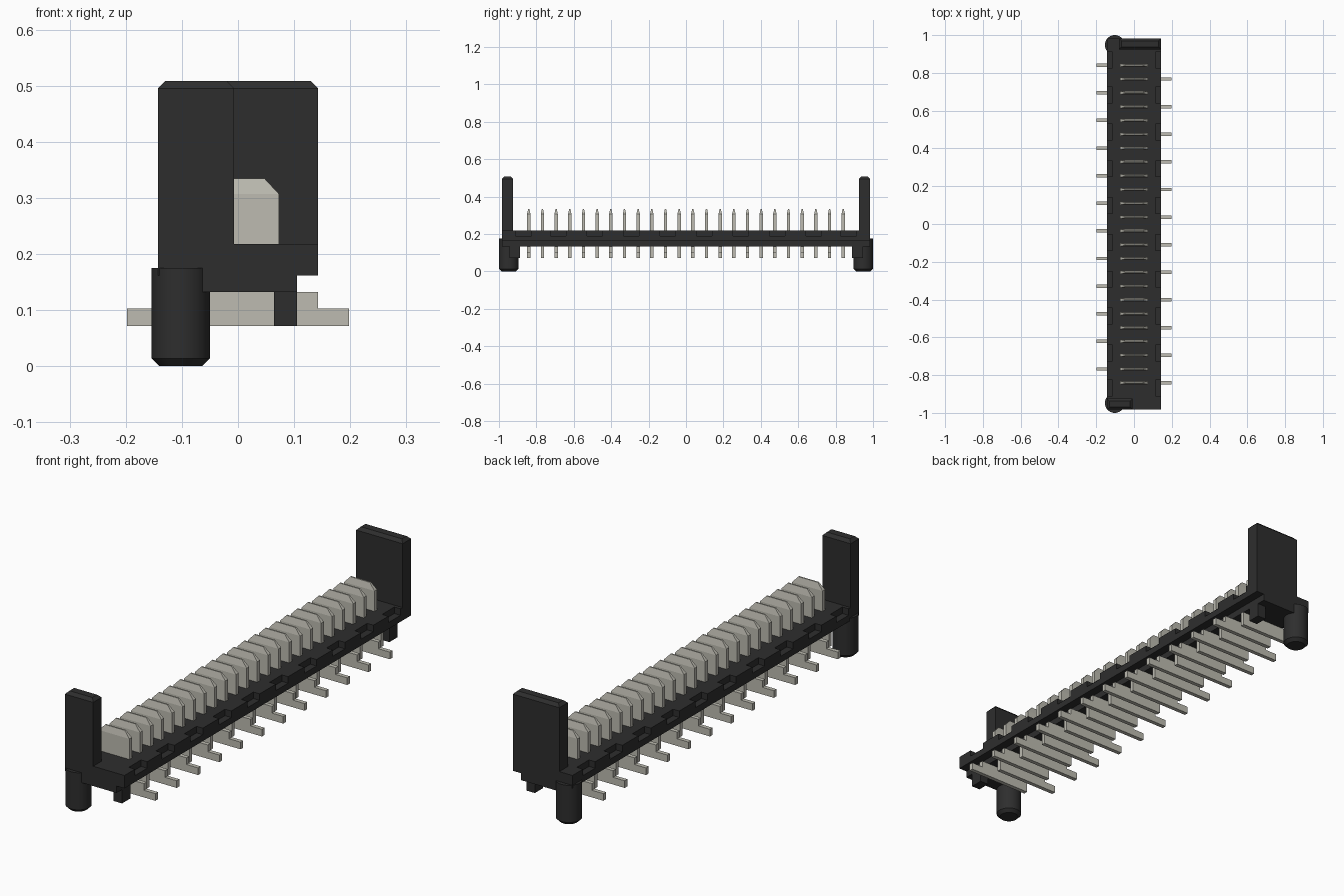
import bpy, bmesh
from mathutils import Matrix

cube = bpy.data.objects.get("Cube")
if cube:
    bpy.data.objects.remove(cube, do_unlink=True)


def material(name, color):
    m = bpy.data.materials.new(name)
    m.use_nodes = True
    m.diffuse_color = color
    m.node_tree.nodes["Principled BSDF"].inputs["Base Color"].default_value = color
    return m


BLACK = material("black plastic", (0.027, 0.027, 0.027, 1))
METAL = material("tin plated metal", (0.51, 0.5, 0.44, 1))


def finish(name, bm, mat):
    bmesh.ops.recalc_face_normals(bm, faces=bm.faces)
    mesh = bpy.data.meshes.new(name)
    bm.to_mesh(mesh)
    bm.free()
    mesh.materials.append(mat)
    obj = bpy.data.objects.new(name, mesh)
    bpy.context.collection.objects.link(obj)
    return obj


def extrude_profile(bm, profile, y0, y1):
    """Extrude an (x, z) outline along y."""
    face = bm.faces.new([bm.verts.new((x, y0, z)) for x, z in profile])
    out = bmesh.ops.extrude_face_region(bm, geom=[face])
    verts = [v for v in out["geom"] if isinstance(v, bmesh.types.BMVert)]
    bmesh.ops.translate(bm, vec=(0, y1 - y0, 0), verts=verts)
    return verts


def rect(x0, x1, z0, z1):
    return [(x0, z0), (x1, z0), (x1, z1), (x0, z1)]


def box(name, xs, ys, zs, mat):
    bm = bmesh.new()
    extrude_profile(bm, rect(*xs, *zs), *ys)
    return finish(name, bm, mat)


HALF_X, HALF_Y, TOP = 0.143, 0.983, 0.218
RIB, RIB_Z, LEDGE_Z = 0.105, 0.132, 0.162

# Base: stepped section with a row of notches along both top edges
bm = bmesh.new()
extrude_profile(bm, [(-RIB, RIB_Z), (RIB, RIB_Z), (RIB, LEDGE_Z), (HALF_X, LEDGE_Z),
                     (HALF_X, TOP), (-HALF_X, TOP), (-HALF_X, LEDGE_Z), (-RIB, LEDGE_Z)],
                -HALF_Y, HALF_Y)
base = finish("base", bm, BLACK)

bm = bmesh.new()
for i in range(10):
    y = (i - 4.5) * 0.195
    if abs(y) > 0.85:
        y *= 0.99
    for side in (-1, 1):
        extrude_profile(bm, rect(side * 0.129 - 0.016, side * 0.129 + 0.016, 0.19, 0.25),
                        y - 0.042, y + 0.042)
cutter = finish("notch_cutter", bm, BLACK)
cutter.hide_render = True
cutter.hide_viewport = True
cut = base.modifiers.new("notches", "BOOLEAN")
cut.operation = "DIFFERENCE"
cut.solver = "EXACT"
cut.object = cutter


# End walls with chamfered tops
def end_wall(name, x0, x1, y0, y1):
    bm = bmesh.new()
    extrude_profile(bm, rect(x0, x1, LEDGE_Z, 0.508), y0, y1)
    edges = [e for e in bm.edges if all(v.co.z > 0.5 for v in e.verts)]
    bmesh.ops.bevel(bm, geom=edges, offset=0.013, segments=1, affect="EDGES")
    return finish(name, bm, BLACK)


end_wall("front_end_wall", -HALF_X, -0.007, -HALF_Y, -0.925)
end_wall("back_end_wall", -0.08, HALF_X, 0.925, HALF_Y)

# Locating pegs and small feet at both ends
for name, side in (("front", -1), ("back", 1)):
    bm = bmesh.new()
    bmesh.ops.create_cone(bm, cap_ends=True, segments=48, radius1=0.052, radius2=0.052,
                          depth=0.175, matrix=Matrix.Translation((-0.102, side * 0.948, 0.0875)))
    rim = [e for e in bm.edges if all(v.co.z < 0.01 for v in e.verts)]
    bmesh.ops.bevel(bm, geom=rim, offset=0.014, segments=1, affect="EDGES")
    peg = finish(name + "_peg", bm, BLACK)
    bpy.ops.object.select_all(action="DESELECT")
    bpy.context.view_layer.objects.active = peg
    peg.select_set(True)
    bpy.ops.object.shade_smooth_by_angle()
    box(name + "_foot", (0.064, RIB), sorted((side * 0.945, side * 0.888)),
        (0.072, RIB_Z), BLACK)

# Contacts: tapered blade above, solder tail below on alternating sides
PINS, PITCH, T = 24, 0.0731, 0.009
bm = bmesh.new()
for i in range(PINS):
    y = (i - (PINS - 1) / 2) * PITCH
    side = 1 if i % 2 == 0 else -1
    extrude_profile(bm, rect(-0.073, 0.073, 0.132, 0.307), y - T, y + T)
    # Chisel tip
    tip = [bm.verts.new((sx * w, y + sy * t, z))
           for w, t, z in ((0.073, T, 0.307), (0.047, 0.003, 0.335))
           for sx, sy in ((-1, -1), (1, -1), (1, 1), (-1, 1))]
    bm.faces.new(tip[4:])
    for k in range(4):
        n = (k + 1) % 4
        bm.faces.new((tip[k], tip[n], tip[4 + n], tip[4 + k]))
    # Solder tail
    tail = [(-0.105, 0.072), (0.198, 0.072), (0.198, 0.103),
            (HALF_X, 0.103), (HALF_X, RIB_Z), (-0.105, RIB_Z)]
    extrude_profile(bm, [(side * x, z) for x, z in tail], y - T, y + T)
bmesh.ops.remove_doubles(bm, verts=bm.verts, dist=0.0001)
finish("contact_pins", bm, METAL)
